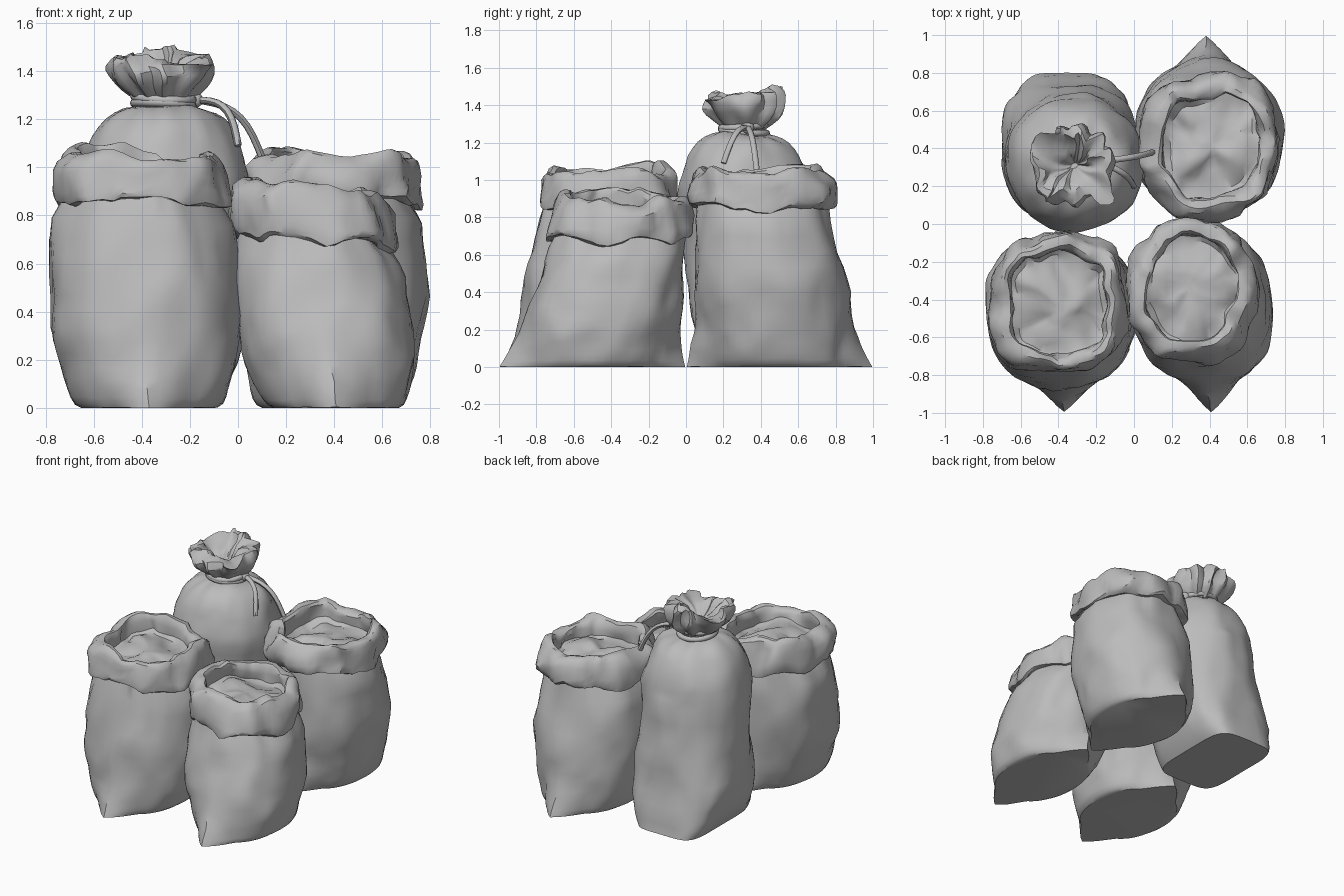
import bpy, bmesh, math
from math import sin, cos, pi
from mathutils import Vector, noise

cube = bpy.data.objects.get("Cube")
if cube:
    bpy.data.objects.remove(cube)

cloth = bpy.data.materials.new("grey cloth")
cloth.use_nodes = True
grey = (0.5, 0.5, 0.5, 1)
cloth.diffuse_color = grey
cloth.node_tree.nodes["Principled BSDF"].inputs["Base Color"].default_value = grey
SEGMENTS = 60


def signed_power(value, exponent):
    return math.copysign(abs(value) ** exponent, value)


def steps(count):
    return [k / (count - 1) for k in range(count)]


def finish(ob, name, angle):
    ob.name = name
    ob.data.materials.clear()
    ob.data.materials.append(cloth)
    bpy.ops.object.select_all(action="DESELECT")
    ob.select_set(True)
    bpy.context.view_layer.objects.active = ob
    bpy.ops.object.shade_smooth_by_angle(angle=math.radians(angle))


def ring(centre, z, width, depth, corner=0, square=1, crumple=0.02, pleat=0, tilt=0, seed=0):
    """Points of one crumpled cross-section; corner pulls out the two sewn ends."""
    points = []
    shift = Vector((seed * 7, seed * 3, 0))
    for i in range(SEGMENTS):
        a = math.tau * i / SEGMENTS
        fold = 1 + pleat * cos(9 * a + 1.5 * sin(2 * a + seed))
        wedge = max(0, 1 - 2.1 * abs(cos(a)))
        x = width * fold * signed_power(cos(a), square)
        y = depth * fold * signed_power(sin(a), square) + corner * math.copysign(wedge, sin(a))
        p = Vector((centre[0] + x, centre[1] + y, z))
        for frequency, share in ((4.5, 1), (11, 0.4)):
            p += share * crumple * noise.noise_vector(p * frequency + shift)
        p.z = max(0, p.z + tilt * x * min(1, z) ** 2)
        points.append(p)
    return points


def loft(name, rings):
    bm = bmesh.new()
    loops = [[bm.verts.new(p) for p in points] for points in rings]
    for low, high in zip(loops, loops[1:]):
        for i in range(SEGMENTS):
            j = (i + 1) % SEGMENTS
            bm.faces.new((low[i], low[j], high[j], high[i]))
    # flat base and closed middle
    bm.faces.new(loops[0][::-1])
    bm.faces.new(loops[-1])
    bmesh.ops.recalc_face_normals(bm, faces=bm.faces)
    mesh = bpy.data.meshes.new(name)
    bm.to_mesh(mesh)
    bm.free()
    ob = bpy.data.objects.new(name, mesh)
    bpy.context.collection.objects.link(ob)
    finish(ob, name, 35)


def open_sack(name, base, top, half, width, neck, rim, seed, tilt=0):
    base, top = Vector(base), Vector(top)
    rings = []
    # bulging body on a pointed base
    for t in steps(16):
        f = t ** 1.5
        rings.append(ring(base.lerp(top, f), f * neck,
                          width * (0.29 + 0.035 * f + 0.1 * sin(pi * f) ** 0.5),
                          0.36 - 0.015 * f + 0.045 * sin(pi * f),
                          corner=0.135 * (1 - f) ** 4, square=0.88,
                          crumple=0.004 + 0.02 * min(1, 6 * f),
                          pleat=0.02 * f ** 4, tilt=tilt, seed=seed))
    # folded cuff, wide at its hem and drawn in at the rim
    cuff = []
    for t in steps(12):
        a = pi * (1.5 * t - 0.5)
        cuff.append((0.5 + 0.55 * signed_power(sin(a), 0.8),
                     0.88 + 0.13 * signed_power(cos(a), 0.7) - 0.06 * sin(a)))
    # mounded contents
    cuff += [(0.42 + 0.2 * t, 0.68 - 0.6 * t) for t in steps(6)]
    for f, r in cuff:
        rings.append(ring(top, neck + f * (rim - neck), half[0] * r, half[1] * r,
                          square=0.76, crumple=0.055, pleat=0.015, tilt=tilt, seed=seed))
    loft(name, rings)


open_sack("front_right_sack", (-.37, -.5), (-.4, -.42), (.35, .365), .98, .86, 1.05, 1, -.06)
open_sack("front_left_sack", (.41, -.5), (.31, -.35), (.325, .36), .9, .71, .9, 2, -.16)
open_sack("back_left_sack", (.38, .5), (.4, .41), (.35, .365), .96, .86, 1.05, 3)

# tied sack: square base, round shoulders, gathered neck
foot, neck = Vector((-0.36, 0.44)), Vector((-0.31, 0.31))
tied = []
for t in steps(12):
    z = 0.85 * t ** 1.5
    tied.append(ring(foot.lerp(neck, z ** 0.8), z, 0.36 * (1 - 0.33 * (1 - z) ** 8), 0.36,
                     square=min(1, 0.4 + z),
                     crumple=0.004 + 0.02 * min(1, 6 * z), seed=4))
for t in steps(11)[1:]:
    a = t * pi / 2
    r = 0.11 + 0.25 * cos(a) ** 0.88
    tied.append(ring(neck, 0.85 + 0.4 * sin(a), r, r, crumple=0.02,
                     pleat=0.09 * t ** 3, seed=4))
# ruffled crown, up the outside and down the inside
for t in steps(8):
    r = 0.105 + 0.115 * sin(2 * t)
    tied.append(ring(neck, 1.275 + 0.19 * t, r, r * 1.05, crumple=0.01 + 0.09 * t * t,
                     pleat=0.09, seed=4))
for t in steps(7)[::-1]:
    r = 0.02 + 0.15 * t
    tied.append(ring(neck, 1.34 + 0.12 * t, r, r * 1.05, crumple=0.03 + 0.06 * t,
                     pleat=0.1, seed=4))
loft("tied_sack", tied)

# cord wound around the neck
for side in (-1, 1):
    bpy.ops.mesh.primitive_torus_add(major_radius=0.122, minor_radius=0.018,
                                     major_segments=28, minor_segments=8,
                                     location=(*neck, 1.275 + 0.015 * side),
                                     rotation=(0.08 * side, 0.06, 0))
    finish(bpy.context.object, "upper_neck_cord" if side > 0 else "lower_neck_cord", 60)

# knot and loose ends
knot = Vector((-0.18, 0.33, 1.28))
bpy.ops.mesh.primitive_ico_sphere_add(subdivisions=2, radius=0.035, location=knot)
finish(bpy.context.object, "cord_knot", 60)


def loose_end(name, tip, bulge):
    curve = bpy.data.curves.new(name, "CURVE")
    curve.dimensions = "3D"
    curve.bevel_depth = 0.016
    curve.bevel_resolution = 1
    curve.use_fill_caps = True
    spline = curve.splines.new("POLY")
    path = steps(10)
    spline.points.add(len(path) - 1)
    for point, t in zip(spline.points, path):
        p = knot.lerp(Vector(tip), t)
        p += bulge * sin(pi * t) * Vector((0.6, 0, 1))
        point.co = (*p, 1)
    ob = bpy.data.objects.new(name, curve)
    bpy.context.collection.objects.link(ob)
    bpy.ops.object.select_all(action="DESELECT")
    ob.select_set(True)
    bpy.context.view_layer.objects.active = ob
    bpy.ops.object.convert(target="MESH")
    finish(bpy.context.object, name, 60)


loose_end("long_cord_end", (0.1, 0.38, 1.04), 0.06)
loose_end("short_cord_end", (0, 0.2, 1.09), 0.06)
